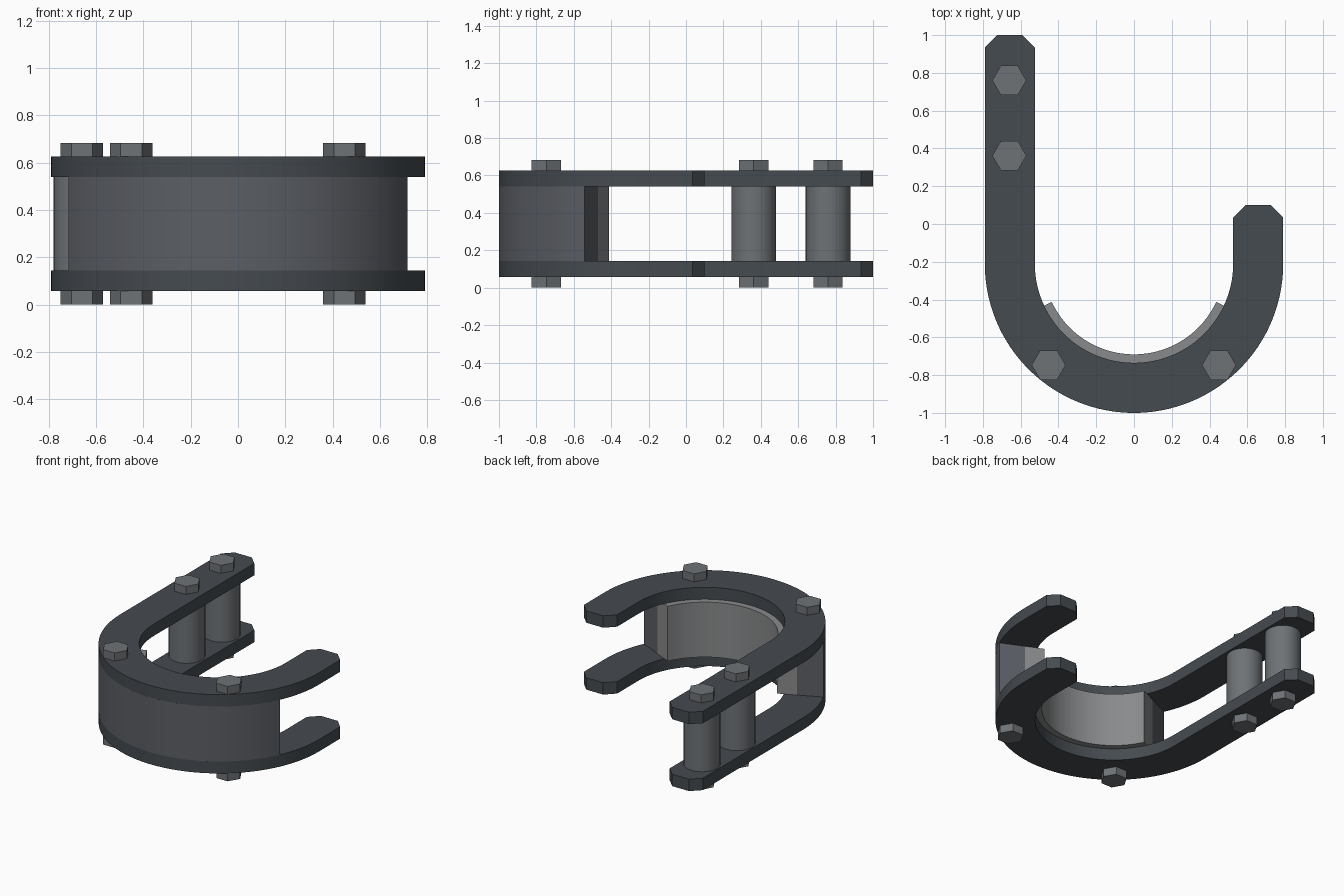
import bpy, bmesh
from math import sin, cos, pi, radians

if "Cube" in bpy.data.objects:
    bpy.data.objects.remove(bpy.data.objects["Cube"])

CY = -0.21                      # centre of the bend
R_OUT, R_IN = 0.79, 0.525       # plate bend radii
Z0, Z1, Z2, Z3, Z4, Z5 = 0.0, 0.058, 0.144, 0.54, 0.626, 0.684


def material(name, rgb):
    m = bpy.data.materials.new(name)
    m.diffuse_color = (*rgb, 1)
    m.use_nodes = True
    m.node_tree.nodes["Principled BSDF"].inputs["Base Color"].default_value = m.diffuse_color
    return m


DARK = material("dark_steel", (0.06, 0.07, 0.08))
MID = material("block_grey", (0.105, 0.113, 0.13))
LIGHT = material("liner_grey", (0.25, 0.255, 0.26))
BOLT = material("bolt_grey", (0.155, 0.168, 0.18))


def arc(r, a0, a1, n=56, cx=0, cy=CY):
    return [(cx + r * cos(radians(a0 + (a1 - a0) * i / n)),
             cy + r * sin(radians(a0 + (a1 - a0) * i / n))) for i in range(n + 1)]


def extrude(name, outline, z0, z1, mat, smooth=True):
    bm = bmesh.new()
    face = bm.faces.new([bm.verts.new((x, y, z0)) for x, y in outline])
    top = bmesh.ops.extrude_face_region(bm, geom=[face])["geom"]
    bmesh.ops.translate(bm, vec=(0, 0, z1 - z0),
                        verts=[v for v in top if isinstance(v, bmesh.types.BMVert)])
    bmesh.ops.recalc_face_normals(bm, faces=bm.faces)
    me = bpy.data.meshes.new(name)
    bm.to_mesh(me)
    bm.free()
    me.materials.append(mat)
    ob = bpy.data.objects.new(name, me)
    bpy.context.collection.objects.link(ob)
    if smooth:
        bpy.ops.object.select_all(action='DESELECT')
        ob.select_set(True)
        bpy.context.view_layer.objects.active = ob
        bpy.ops.object.shade_smooth_by_angle(angle=radians(25))
    return ob


# J-shaped side plates with chamfered ends
c = 0.065
long_end = [(-R_IN, 1 - c), (-R_IN - c, 1), (-R_OUT + c, 1), (-R_OUT, 1 - c)]
short_end = [(R_OUT, 0.1 - c), (R_OUT - c, 0.1), (R_IN + c, 0.1), (R_IN, 0.1 - c)]
plate = arc(R_OUT, 180, 360) + short_end + arc(R_IN, 360, 180) + long_end
extrude("lower_plate", plate, Z1, Z2, DARK)
extrude("upper_plate", plate, Z3, Z4, DARK)

# Curved block and its inner liner
A0, A1 = 205, 335
for name, ri, ro, mat in (("curved_block", 0.615, R_OUT, MID),
                          ("inner_liner", 0.48, 0.615, LIGHT)):
    extrude(name, arc(ro, A0, A1) + arc(ri, A1, A0), Z2, Z3, mat)

# Round spacers on the long arm
ARM_X = -0.66
for i, y in enumerate((0.362, 0.76)):
    extrude(f"spacer_{i + 1}", arc(0.12, 0, 360, 32, ARM_X, y)[:-1], Z2, Z3, BOLT)

# Hexagonal bolt heads above and below
for i, (x, y) in enumerate(((ARM_X, 0.76), (ARM_X, 0.362), (-0.452, -0.747), (0.45, -0.747))):
    hexagon = arc(0.09, 0, 360, 6, x, y)[:-1]
    extrude(f"bolt_head_lower_{i + 1}", hexagon, Z0, Z1, BOLT, False)
    extrude(f"bolt_head_upper_{i + 1}", hexagon, Z4, Z5, BOLT, False)
